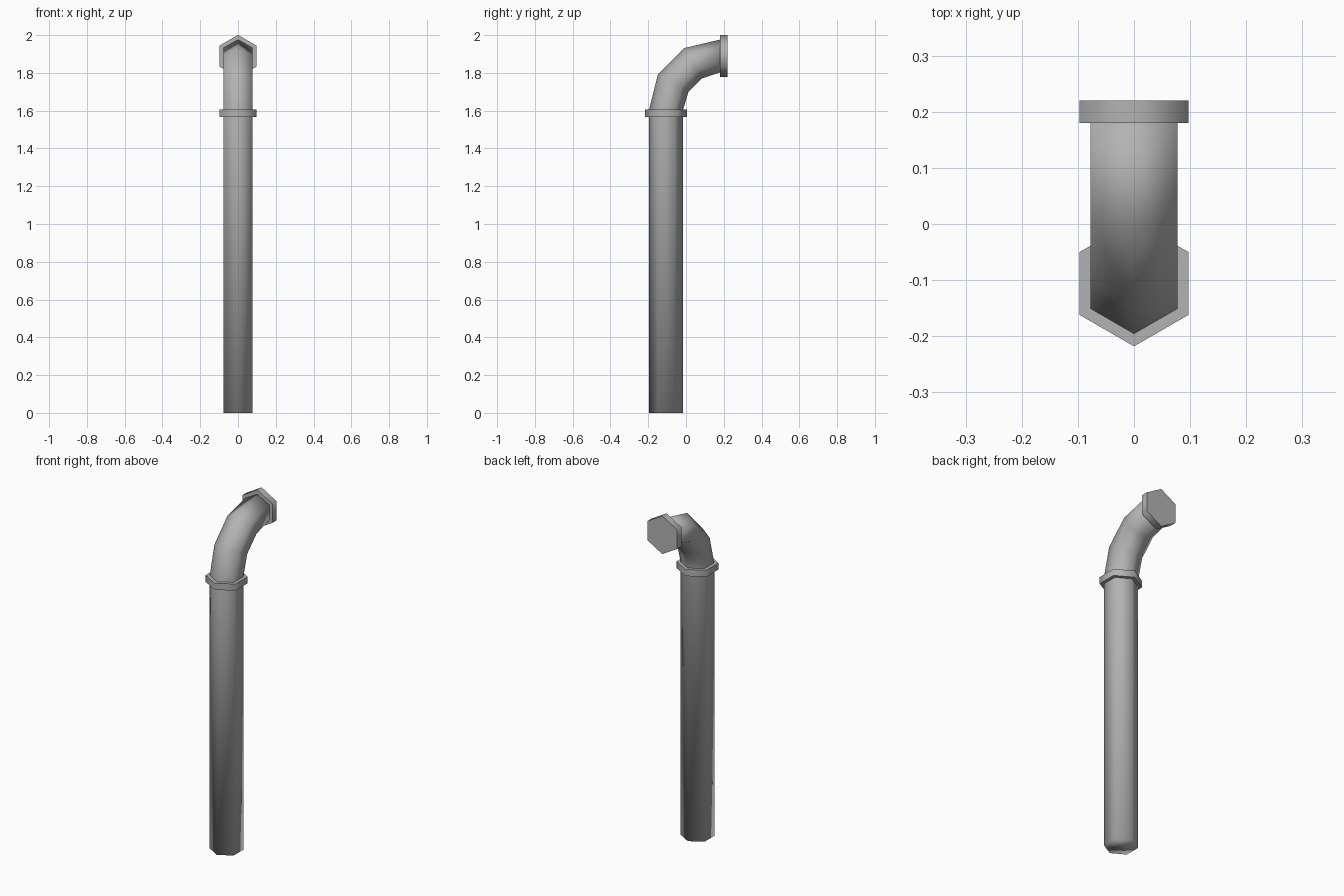
import bpy
import bmesh
import math
from mathutils import Vector, Matrix

cube = bpy.data.objects.get("Cube")
if cube:
    bpy.data.objects.remove(cube)

SIDES = 6
PIPE_RADIUS = 0.09
COLLAR_RADIUS = 0.112

grey = bpy.data.materials.new("pipe grey")
grey.use_nodes = True
colour = (0.45, 0.45, 0.45, 1)
grey.diffuse_color = colour
grey.node_tree.nodes["Principled BSDF"].inputs["Base Color"].default_value = colour


def sweep(name, path, radius, smooth_angle):
    """Sweep a capped hexagon along a path of (y, z) points."""
    points = [Vector((0, y, z)) for y, z in path]
    bm = bmesh.new()
    rings = []
    side = Vector((1, 0, 0))
    for i, p in enumerate(points):
        before = (p - points[i - 1]).normalized() if i else None
        after = (points[i + 1] - p).normalized() if i + 1 < len(points) else None
        tangent = ((before or after) + (after or before)).normalized()
        # A mitred joint is widened so the pipe keeps its thickness
        stretch = 1 / tangent.dot(before or after)
        up = tangent.cross(side) * stretch
        ring = []
        for k in range(SIDES):
            a = math.tau * k / SIDES
            ring.append(bm.verts.new(p + radius * (math.cos(a) * up + math.sin(a) * side)))
        rings.append(ring)
    for low, high in zip(rings, rings[1:]):
        for k in range(SIDES):
            n = (k + 1) % SIDES
            bm.faces.new((low[k], low[n], high[n], high[k]))
    bm.faces.new(rings[0])
    bm.faces.new(rings[-1])
    bmesh.ops.recalc_face_normals(bm, faces=bm.faces)
    mesh = bpy.data.meshes.new(name)
    bm.to_mesh(mesh)
    bm.free()
    mesh.materials.append(grey)
    obj = bpy.data.objects.new(name, mesh)
    bpy.context.collection.objects.link(obj)
    bpy.ops.object.select_all(action="DESELECT")
    obj.select_set(True)
    bpy.context.view_layer.objects.active = obj
    bpy.ops.object.shade_smooth_by_angle(angle=math.radians(smooth_angle))
    return obj


# Upright pipe turning backwards through an elbow, softly shaded all over
bend_centre = Vector((0.18, 1.603))
bend_radius = 0.286
path = [(-0.106, 0)]
for step in range(4):
    a = math.radians(30 * step)
    path.append((bend_centre.x - bend_radius * math.cos(a),
                 bend_centre.y + bend_radius * math.sin(a)))
pipe = sweep("drain_pipe", path, PIPE_RADIUS, 180)

# The two pipe ends at the elbow are cut square to the upright and the outlet
for v in pipe.data.vertices:
    if v.co.y > 0.12:
        v.co.y = 0.18
    elif 1.5 < v.co.z < 1.65:
        v.co.z = 1.603

# Hexagonal collars at the joint and at the wall outlet
sweep("joint_collar", [(-0.106, 1.566), (-0.106, 1.605)], COLLAR_RADIUS, 65)
sweep("outlet_flange", [(0.18, 1.889), (0.22, 1.889)], COLLAR_RADIUS, 65)
